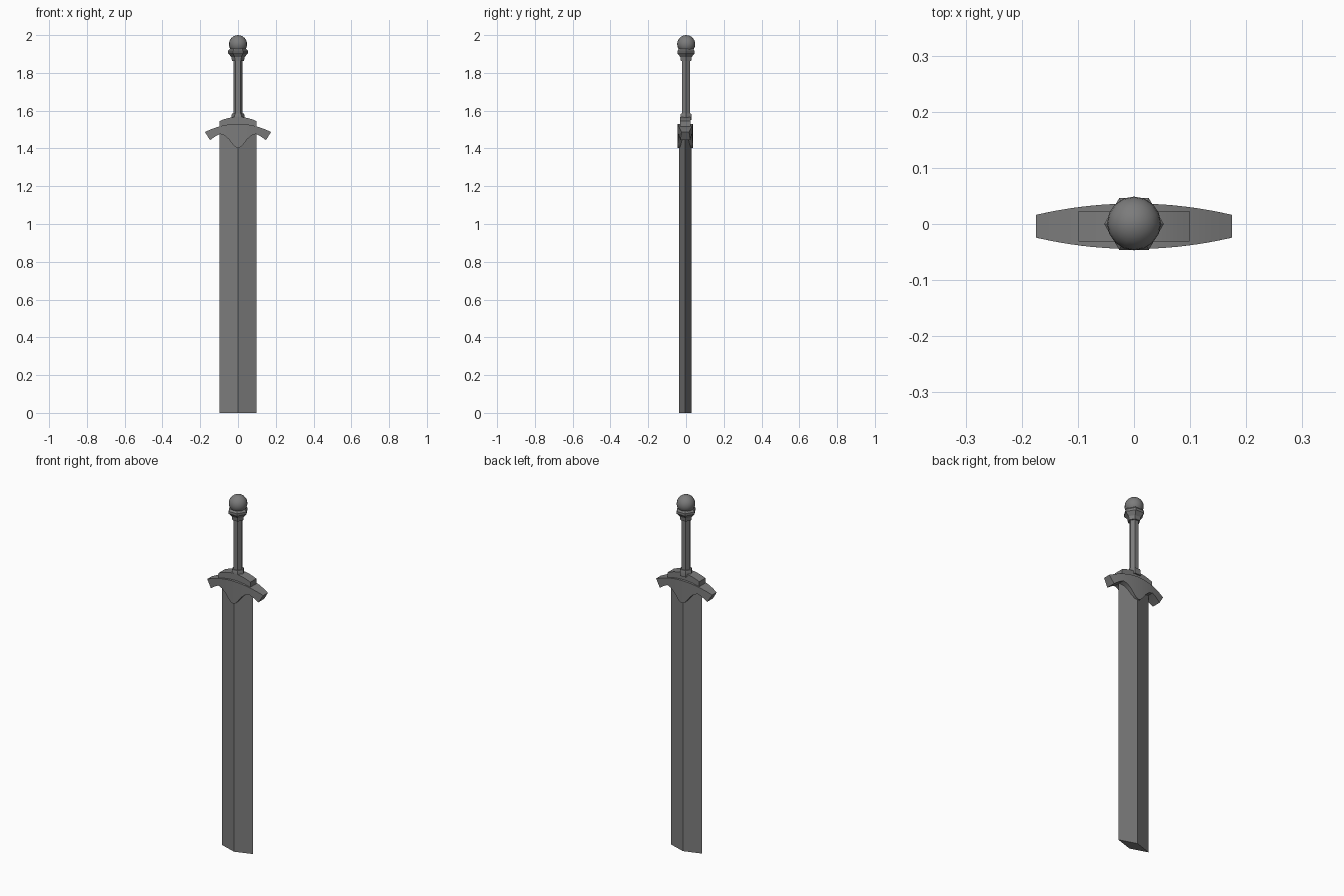
import bpy, bmesh, math

cube = bpy.data.objects.get("Cube")
if cube:
    bpy.data.objects.remove(cube, do_unlink=True)

steel = bpy.data.materials.new("dark_grey_steel")
steel.use_nodes = True
grey = (0.2, 0.2, 0.2, 1)
steel.diffuse_color = grey
steel.node_tree.nodes["Principled BSDF"].inputs["Base Color"].default_value = grey

MID_Y = -0.004  # centre plane of blade and guard


def finish(name, bm, angle=30):
    bmesh.ops.recalc_face_normals(bm, faces=bm.faces)
    mesh = bpy.data.meshes.new(name)
    bm.to_mesh(mesh)
    bm.free()
    mesh.materials.append(steel)
    obj = bpy.data.objects.new(name, mesh)
    bpy.context.collection.objects.link(obj)
    bpy.ops.object.select_all(action='DESELECT')
    obj.select_set(True)
    bpy.context.view_layer.objects.active = obj
    bpy.ops.object.shade_smooth_by_angle(angle=math.radians(angle))
    return obj


def loft(name, rings, angle=30):
    """Join equal-length rings of points and cap both ends."""
    bm = bmesh.new()
    loops = [[bm.verts.new(p) for p in ring] for ring in rings]
    n = len(loops[0])
    for a, b in zip(loops, loops[1:]):
        for i in range(n):
            j = (i + 1) % n
            bm.faces.new((a[i], a[j], b[j], b[i]))
    bm.faces.new(loops[0])
    bm.faces.new(loops[-1])
    return finish(name, bm, angle)


def hex_turned(name, profile):
    """Six-sided turned part with corners on the x axis."""
    return loft(name, [[(r * math.cos(k * math.pi / 3), r * math.sin(k * math.pi / 3), z)
                        for k in range(6)] for r, z in profile])


def arched_bar(name, top, bottom, depth):
    """Bar across x, from matching top and bottom outlines."""
    rings = []
    for (xt, zt), (xb, zb) in zip(top, bottom):
        dt, db = depth(xt), depth(xb)
        rings.append([(xt, MID_Y - dt, zt), (xt, MID_Y + dt, zt),
                      (xb, MID_Y + db, zb), (xb, MID_Y - db, zb)])
    return loft(name, rings)


def mirrored(half):
    return [(-x, z) for x, z in reversed(half[1:])] + half


# Blade: diamond section with a square end
section = [(0.098, 0), (0, 0.032), (-0.098, 0), (0, -0.032)]
loft("blade", [[(x, MID_Y + y, z) for x, y in section] for z in (0, 1.5)])

# Guard: drooping arch with a central point below
under = mirrored([(0, 1.402), (0.015, 1.408), (0.03, 1.424), (0.048, 1.448),
                  (0.07, 1.468), (0.095, 1.477), (0.12, 1.464), (0.148, 1.444)])
spread = 0.175 / 0.148
over = [(x * spread, 1.53 - 1.4 * (x * spread) ** 2) for x, z in under]
arched_bar("guard", over, under, lambda x: 0.0405 - 0.66 * x * x)

# Raised block on top of the guard
xs = [0.0985 * i / 5 for i in range(-5, 6)]
arched_bar("guard_block", [(x, 1.567 - 2.3 * x * x) for x in xs],
           [(x, 1.5) for x in xs], lambda x: 0.027)

# Handle
hex_turned("grip_collar", [(0.035, 1.55), (0.035, 1.576), (0.031, 1.585)])
hex_turned("grip", [(0.024, 1.57), (0.024, 1.88)])
hex_turned("pommel_collar", [(0.032, 1.864), (0.035, 1.884), (0.053, 1.904),
                             (0.053, 1.917), (0.04, 1.93)])

# Pommel ball
bm = bmesh.new()
bmesh.ops.create_uvsphere(bm, u_segments=16, v_segments=12, radius=0.048)
bmesh.ops.translate(bm, verts=bm.verts, vec=(0, 0.001, 1.952))
finish("pommel_ball", bm, 60)
